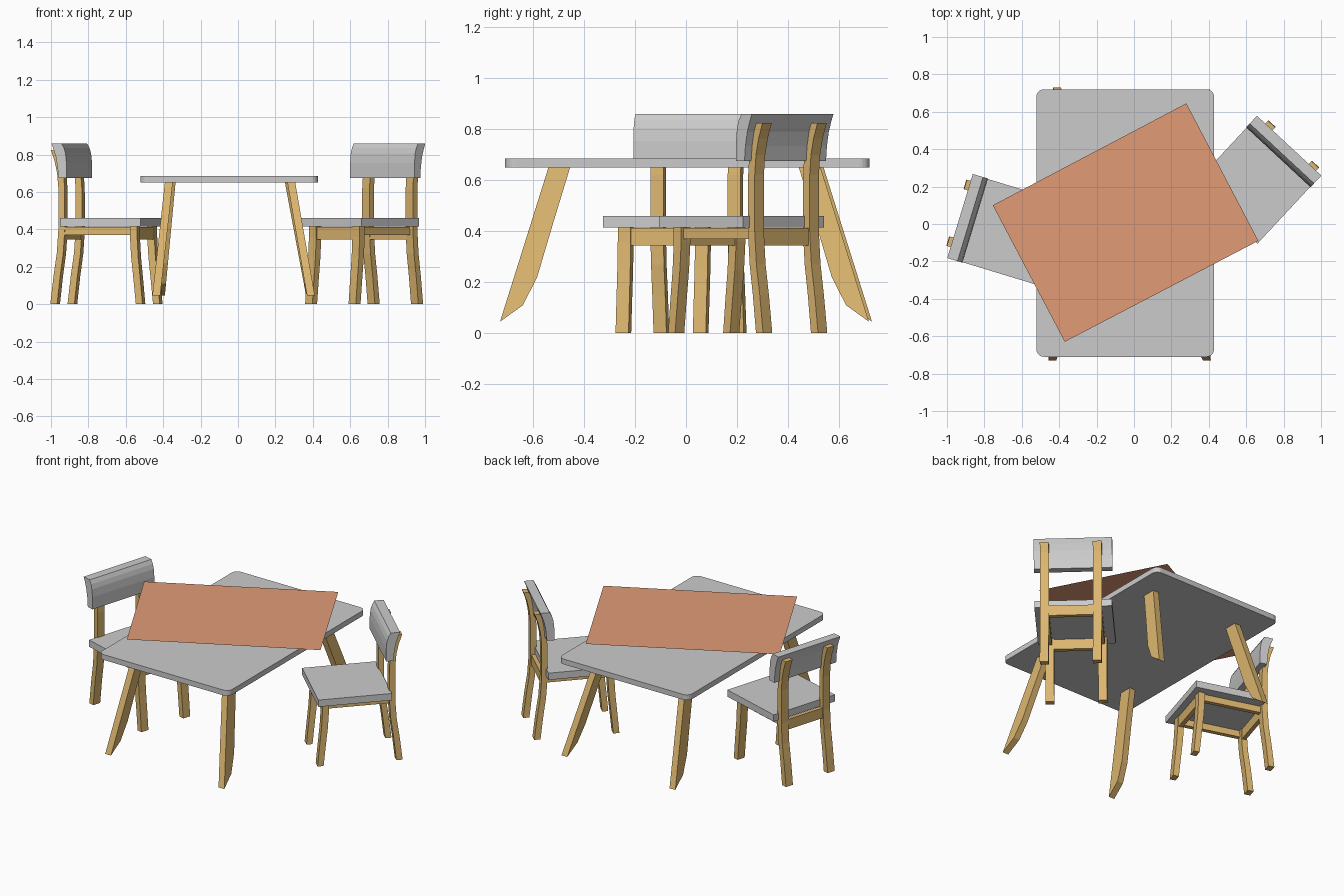
import bpy, bmesh
from math import radians
from mathutils import Matrix

if "Cube" in bpy.data.objects:
    bpy.data.objects.remove(bpy.data.objects["Cube"])


def material(name, color):
    m = bpy.data.materials.new(name)
    m.diffuse_color = color
    m.use_nodes = True
    m.node_tree.nodes["Principled BSDF"].inputs["Base Color"].default_value = m.diffuse_color
    return m


WOOD = material("wood", (0.72, 0.47, 0.16, 1))
ORANGE = material("orange", (0.75, 0.33, 0.18, 1))


def add(name, bm, mat=None, matrix=None):
    bmesh.ops.recalc_face_normals(bm, faces=bm.faces)
    me = bpy.data.meshes.new(name)
    bm.to_mesh(me)
    bm.free()
    ob = bpy.data.objects.new(name, me)
    bpy.context.collection.objects.link(ob)
    if mat:
        me.materials.append(mat)
    if matrix:
        ob.matrix_world = matrix
    return ob


def prism(name, profile, x, width, mat=None, matrix=None, lean=lambda z: 0):
    """Extrude a (y, z) profile along x; lean shifts x by height."""
    bm = bmesh.new()
    sides = [[bm.verts.new((x + s * width / 2 + lean(z), y, z)) for y, z in profile]
             for s in (-1, 1)]
    a, b = sides
    bm.faces.new(a)
    bm.faces.new(b)
    n = len(profile)
    for i in range(n):
        j = (i + 1) % n
        bm.faces.new((a[i], a[j], b[j], b[i]))
    return add(name, bm, mat, matrix)


def box(name, x0, x1, y0, y1, z0, z1, mat=None, matrix=None):
    return prism(name, [(y0, z0), (y1, z0), (y1, z1), (y0, z1)],
                 (x0 + x1) / 2, x1 - x0, mat, matrix)


# Table top with rounded corners
bm = bmesh.new()
bmesh.ops.create_cube(bm, size=1, matrix=Matrix.Translation((-0.047, 0.005, 0.6675))
                      @ Matrix.Diagonal((0.95, 1.43, 0.035, 1)))
upright = [e for e in bm.edges if abs(e.verts[0].co.z - e.verts[1].co.z) > 0.01]
bmesh.ops.bevel(bm, geom=upright, offset=0.04, segments=5, profile=0.5, affect='EDGES')
add("table_top", bm)

# Splayed blade-like table legs
blade = [(0.455, 0.65), (0.54, 0.65), (0.73, 0.045), (0.64, 0.11), (0.584, 0.22), (0.522, 0.43)]
for name, side, top_x, foot_x, inset in (
        ("front_left", -1, -0.37, -0.437, 0), ("front_right", -1, 0.285, 0.39, 0),
        ("back_left", 1, -0.355, -0.412, 0), ("back_right", 1, 0.272, 0.385, 0.012)):
    slope = (foot_x - top_x) / 0.605
    prism("table_leg_" + name, [(side * (y - inset), z) for y, z in blade], top_x, 0.042, WOOD,
          lean=lambda z, k=slope: k * (0.65 - z))

# Flat sheet floating above the table
bm = bmesh.new()
bm.faces.new([bm.verts.new((x, y, 0.785)) for x, y in
              ((0.28, 0.645), (-0.755, 0.10), (-0.37, -0.63), (0.665, -0.09))])
add("table_sheet", bm, ORANGE)

# Chair profiles (side view, front towards -y)
BACKREST = [(0.234, 0.675), (0.189, 0.675), (0.189, 0.755), (0.194, 0.805), (0.203, 0.835),
            (0.217, 0.86), (0.274, 0.86), (0.262, 0.83), (0.249, 0.79), (0.239, 0.735)]
REAR_LEG = [(0.26, 0), (0.298, 0), (0.28, 0.15), (0.262, 0.27), (0.253, 0.4), (0.253, 0.62),
            (0.26, 0.7), (0.274, 0.765), (0.295, 0.825), (0.262, 0.825), (0.238, 0.765),
            (0.224, 0.7), (0.218, 0.62), (0.217, 0.4), (0.226, 0.27), (0.243, 0.15)]
FRONT_LEG = [(-0.22, 0), (-0.183, 0), (-0.17, 0.13), (-0.157, 0.25), (-0.15, 0.36), (-0.15, 0.415),
             (-0.19, 0.415), (-0.19, 0.36), (-0.196, 0.25), (-0.208, 0.13)]


def chair(prefix, x, y, angle):
    m = Matrix.Translation((x, y, 0)) @ Matrix.Rotation(radians(angle), 4, 'Z')
    box(prefix + "_seat", -0.2325, 0.2325, -0.225, 0.225, 0.415, 0.46, None, m)
    prism(prefix + "_backrest", BACKREST, 0, 0.47, None, m)
    for side, rear_x, front_x in (("left", -0.147, -0.157), ("right", 0.17, 0.16)):
        prism(f"{prefix}_rear_leg_{side}", REAR_LEG, rear_x, 0.053, WOOD, m)
        prism(f"{prefix}_front_leg_{side}", FRONT_LEG, front_x, 0.053, WOOD, m)
        box(f"{prefix}_side_rail_{side}", front_x - 0.014, front_x + 0.014,
            -0.17, 0.235, 0.37, 0.412, WOOD, m)
    box(prefix + "_front_rail", -0.15, 0.15, -0.185, -0.157, 0.345, 0.412, WOOD, m)
    box(prefix + "_rear_rail", -0.14, 0.16, 0.222, 0.248, 0.345, 0.412, WOOD, m)


chair("left_chair", -0.668, -0.037, 73.1)
chair("right_chair", 0.643, 0.218, -42.9)
